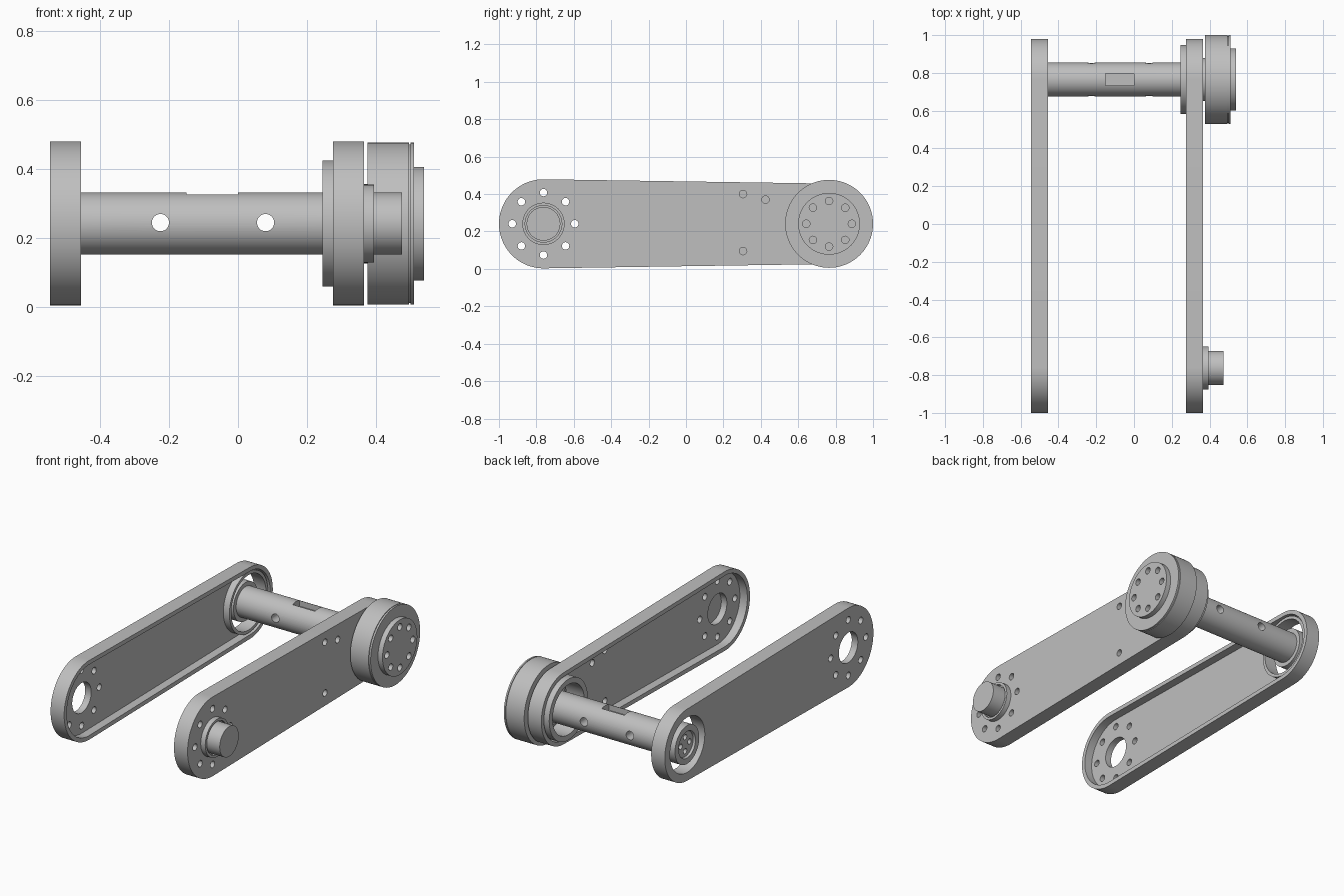
import bpy, bmesh, math
from mathutils import Matrix

if "Cube" in bpy.data.objects:
    bpy.data.objects.remove(bpy.data.objects["Cube"], do_unlink=True)

grey = bpy.data.materials.new("light_grey")
grey.use_nodes = True
colour = (0.52, 0.52, 0.52, 1)
grey.diffuse_color = colour
grey.node_tree.nodes["Principled BSDF"].inputs["Base Color"].default_value = colour

Z = 0.241          # height of both pivots
FRONT, BACK = -0.762, 0.765
R_FRONT, R_BACK = 0.238, 0.215


def finish(name, bm):
    bmesh.ops.recalc_face_normals(bm, faces=bm.faces)
    mesh = bpy.data.meshes.new(name)
    bm.to_mesh(mesh)
    bm.free()
    mesh.materials.append(grey)
    ob = bpy.data.objects.new(name, mesh)
    bpy.context.collection.objects.link(ob)
    return ob


def select(ob):
    bpy.ops.object.select_all(action='DESELECT')
    ob.select_set(True)
    bpy.context.view_layer.objects.active = ob


def smooth(ob):
    select(ob)
    bpy.ops.object.shade_smooth_by_angle(angle=math.radians(30))


def lathe(name, profile, y, closed=False, steps=80):
    """Turn (x, radius) points around an axis parallel to x."""
    bm = bmesh.new()
    verts = [bm.verts.new((x, y, Z + r)) for x, r in profile]
    pairs = list(zip(verts, verts[1:]))
    if closed:
        pairs.append((verts[-1], verts[0]))
    edges = [bm.edges.new(p) for p in pairs]
    bmesh.ops.spin(bm, geom=verts + edges, cent=(0, y, Z), axis=(1, 0, 0),
                   angle=math.tau, steps=steps, use_duplicate=False)
    bmesh.ops.remove_doubles(bm, verts=bm.verts, dist=1e-5)
    return finish(name, bm)


def ring(name, x0, x1, inner, outer, y):
    return lathe(name, [(x0, inner), (x0, outer), (x1, outer), (x1, inner)], y, True)


def add_rod(bm, centre, radius, length, axis='X', segments=32):
    turn = Matrix.Rotation(math.pi / 2, 4, 'Y' if axis == 'X' else 'X')
    bmesh.ops.create_cone(bm, cap_ends=True, segments=segments, radius1=radius,
                          radius2=radius, depth=length,
                          matrix=Matrix.Translation(centre) @ turn)


def bolt_circle(bm, x, y, ring_radius, hole_radius, length, count=8):
    for i in range(count):
        a = math.tau * i / count
        add_rod(bm, (x, y + ring_radius * math.cos(a), Z + ring_radius * math.sin(a)),
                hole_radius, length, segments=20)


def cut(ob, bm):
    cutter = finish("cutter", bm)
    cutter.hide_render = True
    select(ob)
    mod = ob.modifiers.new("cut", 'BOOLEAN')
    mod.operation = 'DIFFERENCE'
    mod.solver = 'EXACT'
    mod.object = cutter
    bpy.ops.object.modifier_apply(modifier=mod.name)
    bpy.data.objects.remove(cutter, do_unlink=True)


def capsule(x0, x1, shrink=0.0, steps=40):
    """Tapered bar with round ends, extruded along x."""
    bm = bmesh.new()
    lean = math.asin((R_FRONT - R_BACK) / (BACK - FRONT))
    points = []
    for y, r, start, sweep in ((BACK, R_BACK, -math.pi / 2 + lean, math.pi - 2 * lean),
                               (FRONT, R_FRONT, math.pi / 2 - lean, math.pi + 2 * lean)):
        for i in range(steps + 1):
            a = start + sweep * i / steps
            points.append((y + (r - shrink) * math.cos(a), Z + (r - shrink) * math.sin(a)))
    face = bm.faces.new([bm.verts.new((x0, y, z)) for y, z in points])
    out = bmesh.ops.extrude_face_region(bm, geom=[face])
    bmesh.ops.translate(bm, vec=(x1 - x0, 0, 0),
                        verts=[v for v in out["geom"] if isinstance(v, bmesh.types.BMVert)])
    return bm


# Side arms: flat outside, recessed inside, drilled at both pivots
def arm(name, x, inward, back_hole, extra_holes):
    half, wall = 0.045, 0.04
    ob = finish(name, capsule(x - half, x + half))
    floor = x - inward * (half - wall)
    cut(ob, capsule(*sorted((floor, x + inward * 0.1)), shrink=0.025))
    bm = bmesh.new()
    add_rod(bm, (x, FRONT, Z), 0.09, 0.3, segments=64)
    add_rod(bm, (x, BACK, Z), back_hole, 0.3, segments=80)
    bolt_circle(bm, x, FRONT, 0.167, 0.02, 0.3)
    for y, z in extra_holes:
        add_rod(bm, (x, y, z), 0.02, 0.3, segments=20)
    cut(ob, bm)
    smooth(ob)


arm("right_arm", -0.5, 1, 0.165, [])
arm("left_arm", 0.32, -1, 0.15, [(0.305, 0.4), (0.425, 0.37), (0.305, 0.095)])

# Bosses around the rear pivots
smooth(ring("right_arm_boss", -0.506, -0.465, 0.165, 0.183, BACK))
smooth(ring("left_arm_boss", 0.245, 0.33, 0.15, 0.183, BACK))

# Cross tube with a collar at its outer end
tube = lathe("cross_tube", [(-0.53, 0), (-0.53, 0.075), (-0.543, 0.08), (-0.543, 0.115),
                            (-0.485, 0.115), (-0.485, 0.09), (0.375, 0.09), (0.375, 0)], BACK)
bm = bmesh.new()
for x in (-0.225, 0.08):
    add_rod(bm, (x, BACK, Z + 0.003), 0.025, 0.6, axis='Y')
bmesh.ops.create_cube(bm, size=1, matrix=Matrix.Translation((-0.075, BACK, Z + 0.08))
                      @ Matrix.Diagonal((0.15, 0.065, 0.06, 1)))
bolt_circle(bm, -0.53, BACK, 0.042, 0.016, 0.06, count=4)
cut(tube, bm)
smooth(tube)

# Spacer between arm and drum
smooth(ring("drum_spacer", 0.34, 0.378, 0.085, 0.115, BACK))

# Drum with a seam and a drilled end disc
drum = lathe("drum", [(0.375, 0), (0.375, 0.235), (0.496, 0.235), (0.496, 0.23),
                      (0.5, 0.23), (0.5, 0.235), (0.51, 0.235), (0.51, 0.165),
                      (0.54, 0.165), (0.54, 0)], BACK)
bm = bmesh.new()
bolt_circle(bm, 0.54, BACK, 0.122, 0.02, 0.06)
cut(drum, bm)
smooth(drum)

# Front stub shaft and its collar
smooth(ring("front_collar", 0.36, 0.395, 0.098, 0.113, FRONT))
smooth(lathe("front_shaft", [(0.362, 0), (0.362, 0.1), (0.378, 0.1), (0.378, 0.09),
                             (0.475, 0.09), (0.475, 0)], FRONT))
